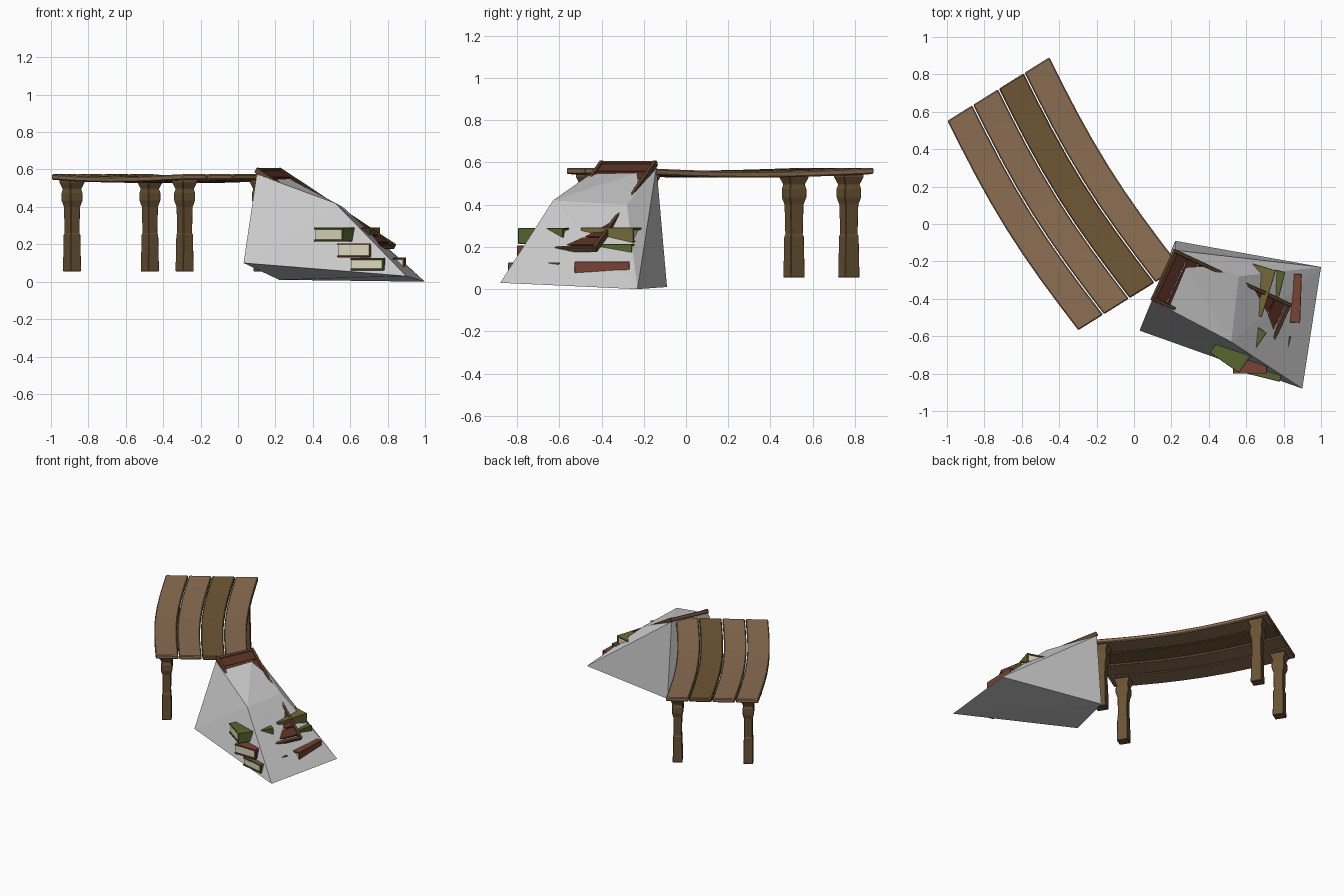
import bpy, bmesh, math
from mathutils import Vector, Matrix

if "Cube" in bpy.data.objects:
    bpy.data.objects.remove(bpy.data.objects["Cube"])

def mat(name, r, g, b):
    m = bpy.data.materials.new(name)
    m.diffuse_color = (r, g, b, 1)
    m.use_nodes = True
    m.node_tree.nodes["Principled BSDF"].inputs["Base Color"].default_value = m.diffuse_color
    return m

TAN = mat("tan_wood", .26, .155, .085)
OLIVE = mat("dark_wood", .16, .095, .035)
LEG = mat("leg_wood", .14, .085, .035)
SLAT = mat("red_wood", .10, .03, .018)
RAIL = mat("rail_wood", .13, .065, .03)
GREEN = mat("green_cover", .10, .13, .03)
YELLOW = mat("yellow_cover", .17, .14, .04)
RED = mat("red_cover", .19, .055, .035)
PAGE = mat("pages", .72, .68, .5)

def finish(name, bm, m=None, bevel=0):
    bmesh.ops.recalc_face_normals(bm, faces=bm.faces[:])
    me = bpy.data.meshes.new(name)
    bm.to_mesh(me)
    bm.free()
    ob = bpy.data.objects.new(name, me)
    bpy.context.collection.objects.link(ob)
    if m:
        me.materials.append(m)
    if bevel:
        mod = ob.modifiers.new("bevel", 'BEVEL')
        mod.width, mod.segments = bevel, 1
    return ob

def box(name, size, centre, mtx, m, bevel=0):
    bm = bmesh.new()
    bmesh.ops.create_cube(bm, size=1)
    for v in bm.verts:
        v.co = mtx @ (Vector(a * b for a, b in zip(v.co, size)) + Vector(centre))
    return finish(name, bm, m, bevel)

def loft(name, rings, m, bevel=0):
    bm = bmesh.new()
    rs = [[bm.verts.new(p) for p in r] for r in rings]
    n = len(rs[0])
    for a, b in zip(rs, rs[1:]):
        for i in range(n):
            bm.faces.new((a[i], a[(i + 1) % n], b[(i + 1) % n], b[i]))
    bm.faces.new(rs[0])
    bm.faces.new(rs[-1])
    return finish(name, bm, m, bevel)

# table frame: u runs across the planks, v along them
L = 1.32
U, V, O = Vector((.85, .53, 0)), Vector((.53, -.848, 0)), Vector((-1, .55, 0))
def at(u, v, z):
    return O + U * u + V * v + Vector((0, 0, z))

# bowed, slightly sagging table planks
PITCH = .1617
for k, m in enumerate((TAN, TAN, OLIVE, TAN)):
    u0, u1 = k * PITCH + .003, (k + 1) * PITCH - .003
    rings = []
    for i in range(9):
        t = i / 8
        s = math.sin(math.pi * t)
        z = .575 - (.014 + .003 * (k % 2)) * s
        rings.append([at(u - .04 * s, t * L, z + d)
                      for u, d in ((u0, -.03), (u1, -.03), (u1, 0), (u0, 0))])
    loft(f"table_plank_{k + 1}", rings, m, .006)

# square turned table legs: (height, half width, half depth)
PROFILE = [(.055, .034, .04), (.25, .031, .037), (.26, .028, .033), (.40, .030, .036),
           (.435, .039, .046), (.475, .039, .046), (.495, .034, .04), (.53, .046, .055), (.552, .046, .055)]
for i, (u, v) in enumerate(((.075, .092), (.565, .092), (.075, 1.228), (.565, 1.228))):
    rings = [[at(u + a * sx, v + b * sy, z) for sx, sy in ((-1, -1), (1, -1), (1, 1), (-1, 1))]
             for z, a, b in PROFILE]
    loft(f"table_leg_{i + 1}", rings, LEG, .003)

# grey faceted mound
bm = bmesh.new()
for p in ((.22, -.09, .01), (1, -.23, 0), (.9, -.88, .03), (.03, -.57, .10),
          (.10, -.41, .575), (.22, -.14, .58), (.56, -.28, .40), (.52, -.63, .42)):
    bm.verts.new(p)
bmesh.ops.convex_hull(bm, input=bm.verts[:])
bmesh.ops.dissolve_limit(bm, angle_limit=.03, verts=bm.verts[:], edges=bm.edges[:])
finish("mound", bm)

# slatted panel sunk in the mound, sloping down from the table edge
P = (Matrix.Translation((.16, -.272, .605)) @ Matrix.Rotation(math.radians(-25), 4, 'Z')
     @ Matrix.Rotation(math.radians(31), 4, 'Y'))
for s in (-1, 1):
    box("panel_rail", (.80, .02, .03), (.40, s * .14, -.008), P, RAIL, .003)
for i in range(10):
    box("panel_slat", (.07, .27, .014), (.055 + i * .075, 0, -.008), P, SLAT, .002)
for x in (.01, .79):
    box("panel_end", (.02, .27, .026), (x, 0, -.009), P, RAIL, .003)

# closed books: two covers, a spine on the right and a page block
def book(name, x, y, z, yaw, h, m, w=.19, d=.26):
    M = Matrix.Translation((x, y, z)) @ Matrix.Rotation(math.radians(yaw), 4, 'Z')
    t = .01
    for s in (-1, 1):
        box(name + "_cover", (w, d, t), (0, 0, s * (h - t) / 2), M, m, .002)
    box(name + "_spine", (t, d, h), ((w - t) / 2, 0, 0), M, m, .002)
    box(name + "_pages", (w - .015, d - .016, h - 2 * t), (-.002, 0, 0), M, PAGE)

book("upper_front_book", .557, -.635, .252, -35, .075, GREEN)
book("middle_front_book", .62, -.675, .168, 0, .075, RED, .18, .25)
book("lower_front_book", .72, -.70, .093, -14, .065, GREEN, .185, .25)
book("upper_back_book", .63, -.345, .256, -17, .07, YELLOW)
book("middle_back_book", .685, -.36, .187, -14, .055, GREEN)
book("lower_back_book", .798, -.395, .10, -2, .06, RED)
